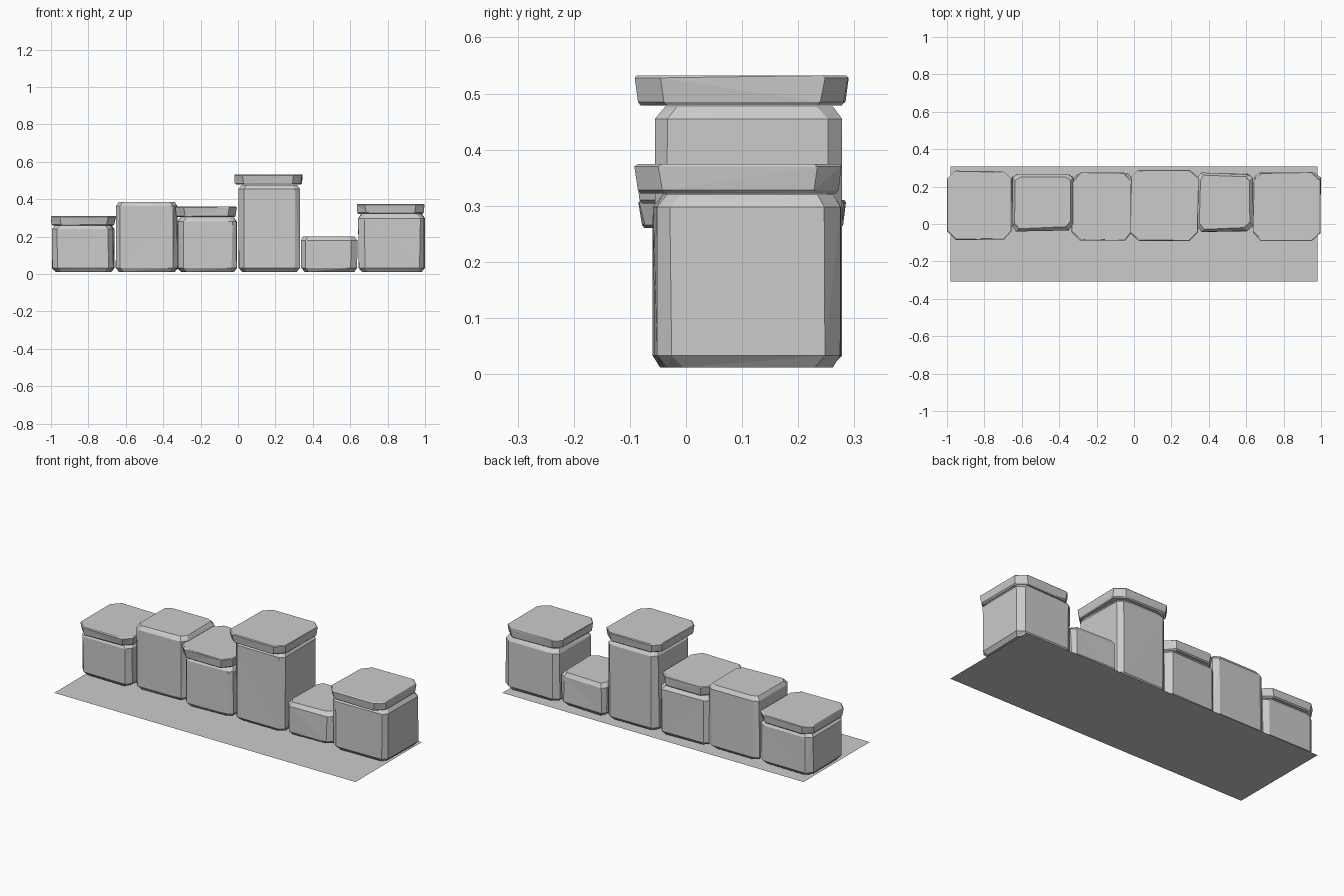
import bpy, bmesh, random

if "Cube" in bpy.data.objects:
    bpy.data.objects.remove(bpy.data.objects["Cube"])

random.seed(4)


def octagon(x0, x1, y0, y1, c):
    """Rectangle with cut corners, counter-clockwise."""
    return [(x0 + c, y0), (x1 - c, y0), (x1, y0 + c), (x1, y1 - c),
            (x1 - c, y1), (x0 + c, y1), (x0, y1 - c), (x0, y0 + c)]


def stone(name, box, corner, rings, jitter):
    """Loft octagon rings (z, inset) into a closed, slightly uneven stone."""
    x0, x1, y0, y1 = box
    bm = bmesh.new()
    wobble = [(random.uniform(-jitter, jitter), random.uniform(-jitter, jitter))
              for _ in range(8)]
    loops = []
    for z, inset in rings:
        pts = octagon(x0 + inset, x1 - inset, y0 + inset, y1 - inset, corner)
        loop = []
        for (x, y), (wx, wy) in zip(pts, wobble):
            x += wx + random.uniform(-jitter, jitter) * 0.5
            y += wy + random.uniform(-jitter, jitter) * 0.5
            loop.append(bm.verts.new((min(max(x, x0), x1), min(max(y, y0), y1), z)))
        loops.append(loop)
    for a, b in zip(loops, loops[1:]):
        for i in range(8):
            j = (i + 1) % 8
            bm.faces.new((a[i], a[j], b[j], b[i]))
    bm.faces.new(loops[0][::-1])
    bm.faces.new(loops[-1])
    bmesh.ops.triangulate(bm, faces=[f for f in bm.faces if len(f.verts) == 4])
    mesh = bpy.data.meshes.new(name)
    bm.to_mesh(mesh)
    bm.free()
    bpy.context.collection.objects.link(bpy.data.objects.new(name, mesh))


def block(name, box, top):
    stone(name, box, 0.028, [(0.012, 0.022), (0.033, 0.004),
                             (top - 0.022, 0.004), (top, 0.02)], 0.006)


def cap(name, box, bottom, top):
    stone(name, box, 0.045, [(bottom, 0.013), (bottom + 0.006, 0.007),
                             (top - 0.004, 0.0), (top, 0.005)], 0.004)


# Ground slab: a single flat sheet
bpy.ops.mesh.primitive_plane_add(size=1, location=(0, 0, 0))
base = bpy.context.object
base.name = "ground_sheet"
base.scale = (1.96, 0.615, 1)

# Wall blocks: (x0, x1, y0, y1), top height
blocks = [((-0.995, -0.66, -0.06, 0.275), 0.262),
          ((-0.655, -0.32, -0.04, 0.275), 0.386),
          ((-0.33, -0.005, -0.06, 0.275), 0.302),
          ((0.0, 0.335, -0.06, 0.278), 0.477),
          ((0.33, 0.64, -0.042, 0.275), 0.202),
          ((0.638, 1.0, -0.062, 0.28), 0.32)]
for i, (box, top) in enumerate(blocks, 1):
    block(f"stone_block_{i}", box, top)

# Cap stones overhanging the front of four blocks
caps = [(1, (-1.0, -0.652, -0.085, 0.285), 0.26, 0.31),
        (3, (-0.335, -0.005, -0.088, 0.275), 0.304, 0.36),
        (4, (-0.02, 0.345, -0.093, 0.29), 0.479, 0.532),
        (6, (0.635, 0.997, -0.092, 0.277), 0.322, 0.374)]
for i, box, bottom, top in caps:
    cap(f"cap_stone_{i}", box, bottom, top)
